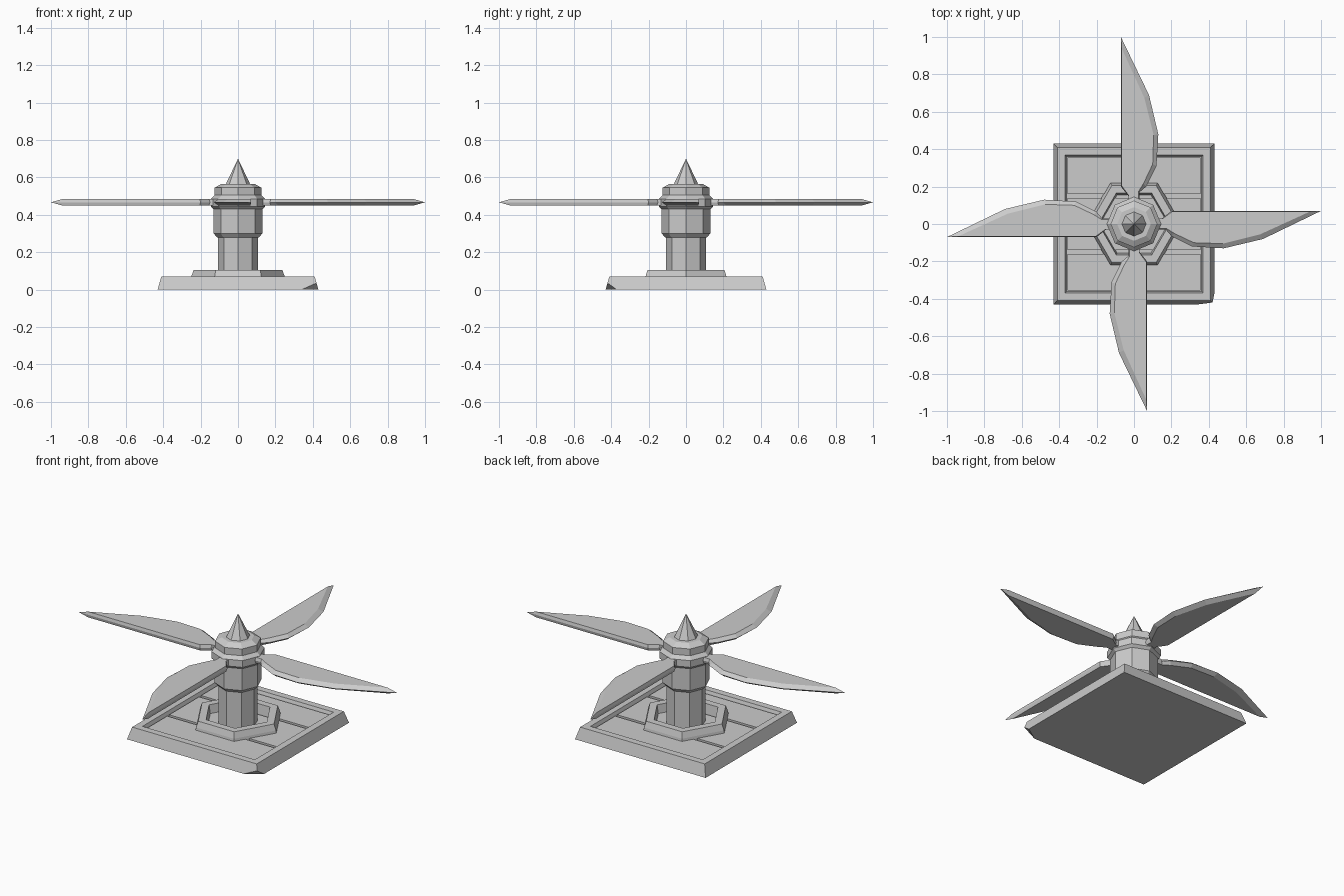
import bpy, bmesh, math
from mathutils import Vector

if "Cube" in bpy.data.objects:
    bpy.data.objects.remove(bpy.data.objects["Cube"])


def finish(name, bm):
    bmesh.ops.recalc_face_normals(bm, faces=bm.faces)
    me = bpy.data.meshes.new(name)
    bm.to_mesh(me)
    bm.free()
    ob = bpy.data.objects.new(name, me)
    bpy.context.collection.objects.link(ob)
    return ob


def lathe(name, profile, sides, turn=0.0, closed=False):
    """Spin (radius, z) points into a faceted solid, or a ring if closed."""
    bm = bmesh.new()
    rings = []
    for r, z in profile:
        rings.append([bm.verts.new((r * math.cos(a), r * math.sin(a), z))
                      for a in (turn + math.tau * i / sides for i in range(sides))])
    pairs = list(zip(rings, rings[1:]))
    if closed:
        pairs.append((rings[-1], rings[0]))
    else:
        bm.faces.new(rings[0][::-1])
        bm.faces.new(rings[-1])
    for lo, hi in pairs:
        for i in range(sides):
            j = (i + 1) % sides
            bm.faces.new((lo[i], lo[j], hi[j], hi[i]))
    bmesh.ops.remove_doubles(bm, verts=bm.verts, dist=0.0005)
    return finish(name, bm)


def box(name, x0, x1, y0, y1, z0, z1):
    bm = bmesh.new()
    bmesh.ops.create_cube(bm, size=1)
    for v in bm.verts:
        v.co = ((x0, x1)[v.co.x > 0], (y0, y1)[v.co.y > 0], (z0, z1)[v.co.z > 0])
    return finish(name, bm)


# Square base tray: tapered sides, raised rim, sunken floor
h = math.sqrt(2)
base = lathe("base_tray", [(0.43 * h, 0), (0.41 * h, 0.07), (0.37 * h, 0.07),
                           (0.36 * h, 0.04)], 4, math.pi / 4)

# Chipped lower corner at the front right
bm = bmesh.new()
bm.from_mesh(base.data)
p, q, r = Vector((0.34, -0.43, 0)), Vector((0.43, -0.37, 0)), Vector((0.42, -0.42, 0.036))
n = (q - p).cross(r - p)
if n.dot(Vector((0.43, -0.43, 0)) - p) < 0:
    n.negate()
cut = bmesh.ops.bisect_plane(bm, geom=bm.verts[:] + bm.edges[:] + bm.faces[:],
                             plane_co=p, plane_no=n, clear_outer=True)
bmesh.ops.holes_fill(bm, edges=[e for e in bm.edges if e.is_boundary])
bmesh.ops.recalc_face_normals(bm, faces=bm.faces)
bm.to_mesh(base.data)
bm.free()

# Floor planks with narrow gaps
for i, (a, b) in enumerate([(-0.355, -0.16), (-0.14, 0.14), (0.16, 0.355)]):
    box(f"floor_plank_{i + 1}", -0.355, 0.355, a, b, 0.03, 0.055)

# Hexagonal collar around the foot of the post
lathe("foot_collar", [(0.255, 0.04), (0.25, 0.07), (0.237, 0.105),
                      (0.19, 0.105), (0.18, 0.04)], 6, closed=True)

# Octagonal post, hub, cap and spike
lathe("post", [(0.107, 0.04), (0.107, 0.30)], 8)
lathe("hub_body", [(0.112, 0.28), (0.13, 0.30), (0.13, 0.43), (0.145, 0.445),
                   (0.145, 0.485), (0.125, 0.505)], 8)
lathe("hub_cap", [(0.125, 0.50), (0.125, 0.545), (0.09, 0.565)], 8)
lathe("top_spike", [(0.067, 0.56), (0.0, 0.70)], 8)

# Four blades: straight trailing edge, curved bevelled leading edge
outer = [(-0.03, 0.08), (0.03, 0.08), (0.03, 0.17), (0.065, 0.20), (0.12, 0.31),
         (0.13, 0.48), (0.08, 0.69), (-0.07, 1.0), (-0.07, 0.20), (-0.03, 0.15)]
inner = [(-0.03, 0.08), (0.025, 0.08), (0.025, 0.175), (0.05, 0.215), (0.10, 0.32),
         (0.105, 0.475), (0.055, 0.675), (-0.066, 0.94), (-0.066, 0.205), (-0.03, 0.155)]
for k in range(4):
    c, s = math.cos(k * math.pi / 2), math.sin(k * math.pi / 2)
    bm = bmesh.new()
    layers = [[bm.verts.new((x * c - y * s, x * s + y * c, z)) for x, y in pts]
              for pts, z in ((inner, 0.45), (outer, 0.467), (inner, 0.484))]
    bm.faces.new(layers[0][::-1])
    bm.faces.new(layers[2])
    for lo, hi in zip(layers, layers[1:]):
        for i in range(len(outer)):
            j = (i + 1) % len(outer)
            bm.faces.new((lo[i], lo[j], hi[j], hi[i]))
    finish(f"blade_{k + 1}", bm)
